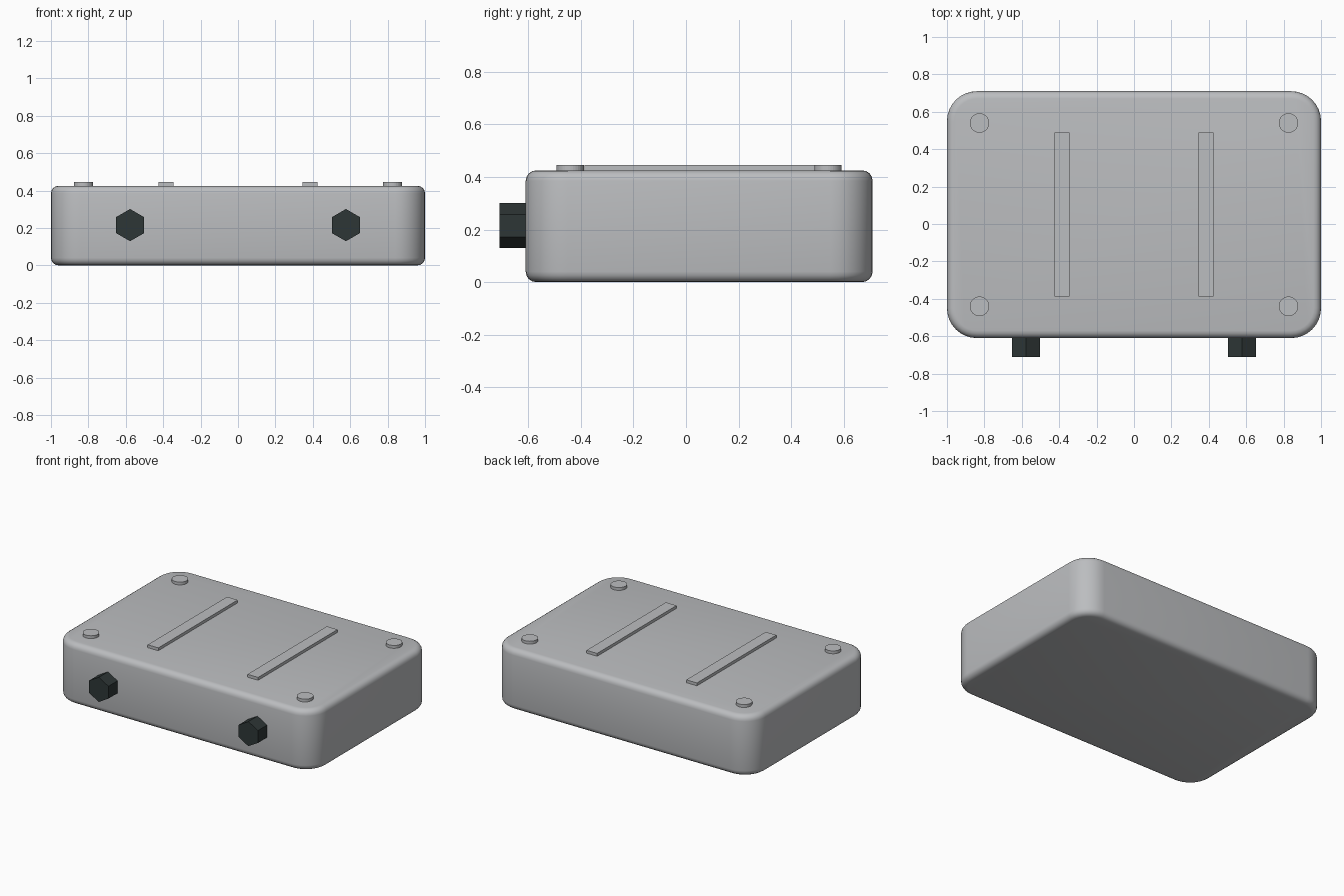
import bpy, bmesh, math
from mathutils import Matrix, Vector

cube = bpy.data.objects.get("Cube")
if cube:
    bpy.data.objects.remove(cube, do_unlink=True)


def material(name, rgb):
    mat = bpy.data.materials.new(name)
    mat.use_nodes = True
    mat.diffuse_color = (*rgb, 1)
    mat.node_tree.nodes["Principled BSDF"].inputs["Base Color"].default_value = (*rgb, 1)
    return mat


def finish(bm, name, mat):
    mesh = bpy.data.meshes.new(name)
    bm.to_mesh(mesh)
    bm.free()
    mesh.materials.append(mat)
    obj = bpy.data.objects.new(name, mesh)
    bpy.context.collection.objects.link(obj)
    return obj


def box(bm, low, high):
    low, high = Vector(low), Vector(high)
    matrix = Matrix.Translation((low + high) / 2) @ Matrix.Diagonal((*(high - low), 1))
    bmesh.ops.create_cube(bm, size=1, matrix=matrix)


def prism(name, mat, sides, radius, depth, matrix):
    bm = bmesh.new()
    bmesh.ops.create_cone(bm, cap_ends=True, segments=sides, radius1=radius,
                          radius2=radius, depth=depth, matrix=matrix)
    return finish(bm, name, mat)


grey = material("light grey", (0.50, 0.51, 0.525))
dark = material("dark slate", (0.027, 0.037, 0.037))

TOP = 0.425
PAD_TOP = 0.445

# Case: rounded vertical corners, then softened top and bottom rims
bm = bmesh.new()
box(bm, (-1, -0.61, 0), (1, 0.71, TOP))
upright = [e for e in bm.edges if abs(e.verts[0].co.z - e.verts[1].co.z) > 0.1]
bmesh.ops.bevel(bm, geom=upright, offset=0.16, segments=8, profile=0.5, affect='EDGES')
rims = [e for e in bm.edges if abs(e.verts[0].co.z - e.verts[1].co.z) < 0.01]
bmesh.ops.bevel(bm, geom=rims, offset=0.04, segments=4, profile=0.5, affect='EDGES')
case = finish(bm, "case", grey)
bpy.context.view_layer.objects.active = case
case.select_set(True)
bpy.ops.object.shade_smooth_by_angle(angle=math.radians(30))
case.select_set(False)

for side, sign in (("left", 1), ("right", -1)):
    # Hexagonal knobs on the front, points up and down
    turn = Matrix.Rotation(math.pi / 2, 4, 'X')
    place = Matrix.Translation((sign * 0.577, -0.65, 0.215))
    prism(f"{side}_knob", dark, 6, 0.086, 0.12, place @ turn)

    # Long raised strips on top
    bm = bmesh.new()
    x = sign * 0.385
    box(bm, (x - 0.041, -0.387, TOP - 0.02), (x + 0.041, 0.488, PAD_TOP))
    finish(bm, f"{side}_strip", grey)

    # Round pads near the corners
    for end, y in (("front", -0.44), ("back", 0.54)):
        place = Matrix.Translation((sign * 0.826, y, PAD_TOP - 0.02))
        prism(f"{end}_{side}_pad", grey, 32, 0.052, 0.04, place)
